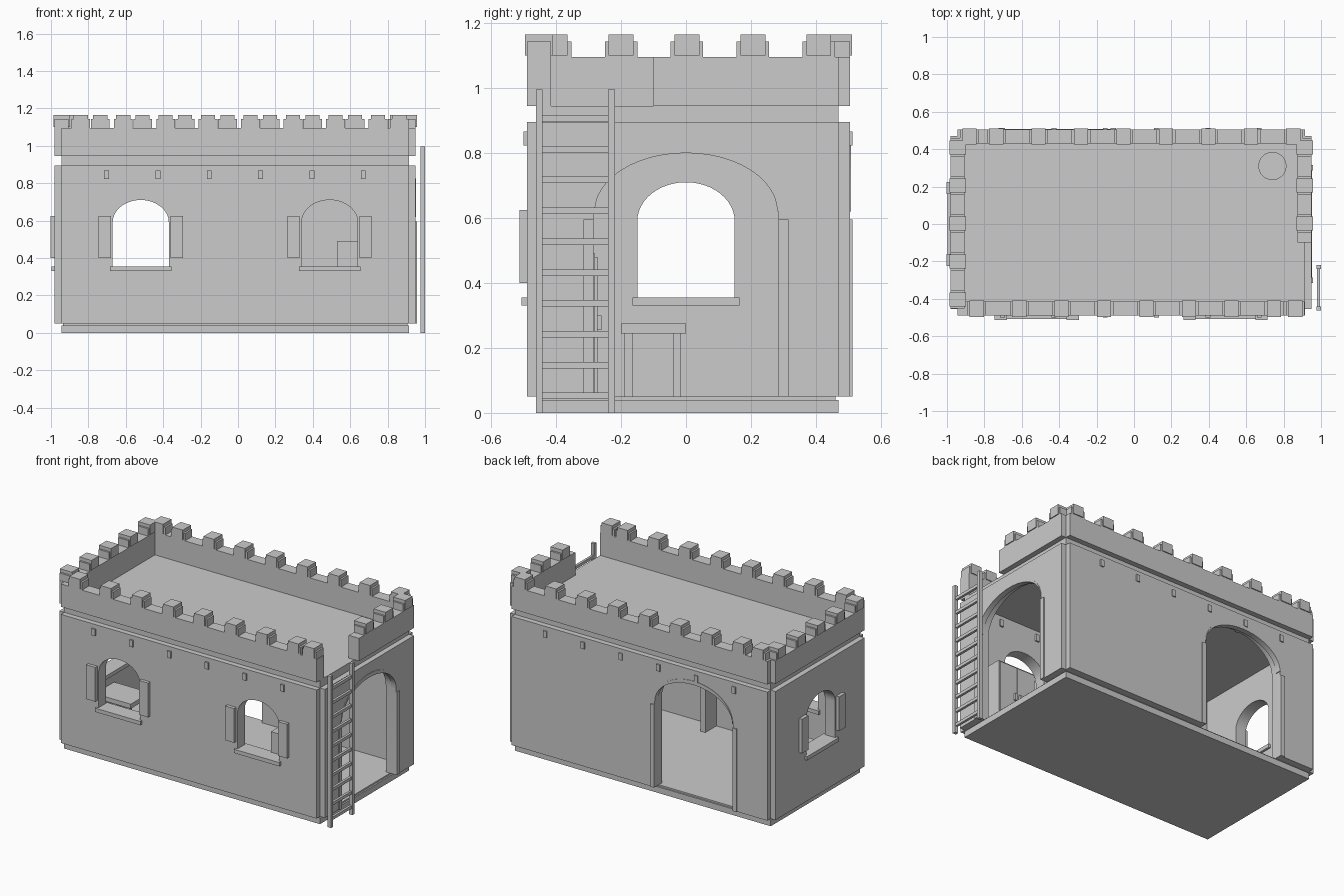
import bpy, math

if "Cube" in bpy.data.objects:
    bpy.data.objects.remove(bpy.data.objects["Cube"], do_unlink=True)

stone = bpy.data.materials.new("plain_grey")
stone.use_nodes = True
GREY = (0.6, 0.6, 0.6, 1)
stone.diffuse_color = GREY
for node in stone.node_tree.nodes:
    if node.type == 'BSDF_PRINCIPLED':
        node.inputs["Base Color"].default_value = GREY

# Building footprint, wall planes and levels
X0, X1, Y0, Y1 = -0.945, 0.915, -0.455, 0.47
OUT = 0.035
THICK = 0.075
WALL_Z, TOP_Z, ROOF_Z, PARAPET_Z = 0.05, 0.895, 0.945, 1.095


def add_object(name, mesh):
    obj = bpy.data.objects.new(name, mesh)
    bpy.context.collection.objects.link(obj)
    mesh.materials.clear()
    mesh.materials.append(stone)
    return obj


def box(name, x, y, z):
    """Box from three (low, high) ranges."""
    mesh = bpy.data.meshes.new(name)
    verts = [(a, b, c) for a in x for b in y for c in z]
    faces = [(0, 1, 3, 2), (4, 6, 7, 5), (0, 4, 5, 1),
             (2, 3, 7, 6), (0, 2, 6, 4), (1, 5, 7, 3)]
    mesh.from_pydata(verts, [], faces)
    return add_object(name, mesh)


def arch(centre, half, bottom, spring, rise, steps=24):
    """Outline of an arched opening, from bottom left over to bottom right."""
    pts = [(centre - half, bottom)]
    for i in range(steps + 1):
        a = math.pi * (1 - i / steps)
        pts.append((centre + half * math.cos(a), spring + rise * math.sin(a)))
    return pts + [(centre + half, bottom)]


def panel(name, outlines, side, middle, thick):
    """Extrude flat outlines (u, z) into an upright panel."""
    curve = bpy.data.curves.new(name, 'CURVE')
    curve.dimensions = '2D'
    curve.fill_mode = 'BOTH'
    curve.extrude = thick / 2
    for pts in outlines:
        spline = curve.splines.new('POLY')
        spline.points.add(len(pts) - 1)
        for point, (u, v) in zip(spline.points, pts):
            point.co = (u, v, 0, 1)
        spline.use_cyclic_u = True
    temp = bpy.data.objects.new(name + "_outline", curve)
    bpy.context.collection.objects.link(temp)
    bpy.context.view_layer.update()
    mesh = bpy.data.meshes.new_from_object(temp)
    bpy.data.objects.remove(temp, do_unlink=True)
    mesh.shade_smooth()
    mesh.set_sharp_from_angle(angle=math.radians(35))
    obj = add_object(name, mesh)
    if side:
        obj.rotation_euler = (math.pi / 2, 0, math.pi / 2)
        obj.location.x = middle
    else:
        obj.rotation_euler = (math.pi / 2, 0, 0)
        obj.location.y = middle
    return obj


def wall_outline(low, high, door=None):
    pts = [(low, TOP_Z), (low, WALL_Z)]
    return pts + (door or []) + [(high, WALL_Z), (high, TOP_Z)]


def window_hole(centre):
    return arch(centre, 0.15, 0.35, 0.59, 0.12)


# Base, floor and roof slabs
box("base_slab", (X0, X1), (Y0, Y1), (0, 0.04))
box("floor", (X0 + 0.01, X1 - 0.01), (Y0 + 0.01, Y1 - 0.01), (0.04, 0.05))
box("roof_slab", (X0, X1), (Y0, Y1), (TOP_Z, ROOF_Z))

# Walls with arched windows and doorways
FRONT_WINDOWS = (-0.52, 0.49)
BACK_DOOR, SIDE_DOOR, DOOR_HALF = -0.41, 0.0, 0.285
mid = OUT - THICK / 2
panel("front_wall", [wall_outline(X0, X1)] + [window_hole(c) for c in FRONT_WINDOWS],
      False, Y0 - mid, THICK)
panel("left_wall" if X0 > 0 else "right_hand_wall",
      [wall_outline(Y0, Y1), window_hole(0)], True, X0 - mid, THICK)
panel("back_wall", [wall_outline(X0, X1, arch(BACK_DOOR, DOOR_HALF, WALL_Z, 0.62, 0.205))],
      False, Y1 + mid, THICK)
panel("arched_side_wall", [wall_outline(Y0, Y1, arch(SIDE_DOOR, DOOR_HALF, WALL_Z, 0.62, 0.205))],
      True, X1 + mid, THICK)

# Arch trims and door posts
for label, centre, side, edge in (("back", BACK_DOOR, False, Y1 + OUT),
                                  ("side", SIDE_DOOR, True, X1 + OUT)):
    outer = arch(centre, DOOR_HALF, 0, 0.62, 0.205)[1:-1]
    inner = arch(centre, DOOR_HALF - 0.004, 0, 0.62, 0.18)[1:-1]
    panel(label + "_arch_trim", [outer + inner[::-1]], side, edge - 0.015, 0.036)
    for sign in (-1, 1):
        span = sorted((centre + sign * DOOR_HALF, centre + sign * (DOOR_HALF + 0.03)))
        depth = (edge - 0.03, edge + 0.007)
        x, y = (depth, span) if side else (span, depth)
        box(label + "_door_post", x, y, (WALL_Z, 0.595))

# Window sills and open shutters
for centre, side in [(c, False) for c in FRONT_WINDOWS] + [(0.0, True)]:
    face = X0 - OUT if side else Y0 - OUT
    parts = [("window_sill", (centre - 0.165, centre + 0.165), (face - 0.017, face + 0.09), (0.33, 0.355))]
    for low in (centre - 0.225, centre + 0.16):
        parts.append(("shutter", (low, low + 0.065), (face - 0.022, face), (0.4, 0.625)))
    for name, u, d, z in parts:
        box(name, d if side else u, u if side else d, z)

# Beam ends through the front and back walls
for i in range(6):
    x = -0.703 + 0.2745 * i
    for y in ((Y0 - OUT - 0.01, Y0 + 0.05), (Y1 - 0.05, Y1 + OUT + 0.007)):
        box("beam_end", (x - 0.013, x + 0.013), y, (0.823, 0.867))


# Battlements: a low wall with capped merlons
def battlement(name, side, span, depth, centres):
    def piece(label, u, d, z):
        box(name + label, d if side else u, u if side else d, z)
    piece("_parapet", span, depth, (ROOF_Z, PARAPET_Z))
    for c in centres:
        piece("_merlon", (c - 0.05, c + 0.05), depth, (PARAPET_Z, 1.143))
        piece("_merlon_cap", (c - 0.038, c + 0.038),
              (depth[0] - 0.006, depth[1] + 0.006), (1.1, 1.165))


side_rows = [0.003 + 0.203 * k for k in range(-2, 3)]
battlement("front", False, (X0, X1), (Y0 - OUT, Y0 - OUT + THICK),
           [-0.841 + 0.227 * k for k in range(8)] + [0.862])
battlement("back", False, (X0, X1), (Y1 + OUT - THICK, Y1 + OUT),
           [-0.737 + 0.227 * k for k in range(8)] + [-0.88])
battlement("window_side", True, (Y0, Y1), (X0 - OUT, X0 - OUT + THICK), side_rows)
battlement("ladder_side", True, (-0.1, Y1), (X1 + OUT - THICK, X1 + OUT), side_rows[2:])

# Round hatch on the roof
bpy.ops.mesh.primitive_cylinder_add(vertices=32, radius=0.075, depth=0.02,
                                    location=(0.74, 0.31, ROOF_Z + 0.01))
hatch = bpy.context.object
hatch.name = "roof_hatch"
hatch.data.materials.append(stone)

# Ladder
for y in (-0.462, -0.24):
    box("ladder_rail", (0.976, 1.0), (y, y + 0.021), (0, 0.995))
for i in range(10):
    z = 0.052 + 0.095 * i
    box("ladder_rung", (0.979, 0.995), (-0.445, -0.235), (z - 0.01, z + 0.01))

# Table under the side window
box("table_top", (-0.9, -0.64), (-0.2, 0.0), (0.245, 0.275))
for x in (-0.885, -0.68):
    for y in (-0.19, -0.04):
        box("table_leg", (x, x + 0.025), (y, y + 0.025), (0.05, 0.245))

# Cabinet with two doors and handles against the front wall
box("cabinet", (0.53, 0.8), (Y0 + 0.04, -0.28), (0.05, 0.49))
for x in (0.535, 0.668):
    box("cabinet_door", (x, x + 0.127), (-0.28, -0.272), (0.06, 0.48))
for x in (0.64, 0.675):
    box("cabinet_handle", (x, x + 0.015), (-0.272, -0.26), (0.255, 0.3))

# Short partition inside the front wall
box("partition", (0.07, 0.105), (Y0 + 0.03, -0.3), (0.05, TOP_Z))
